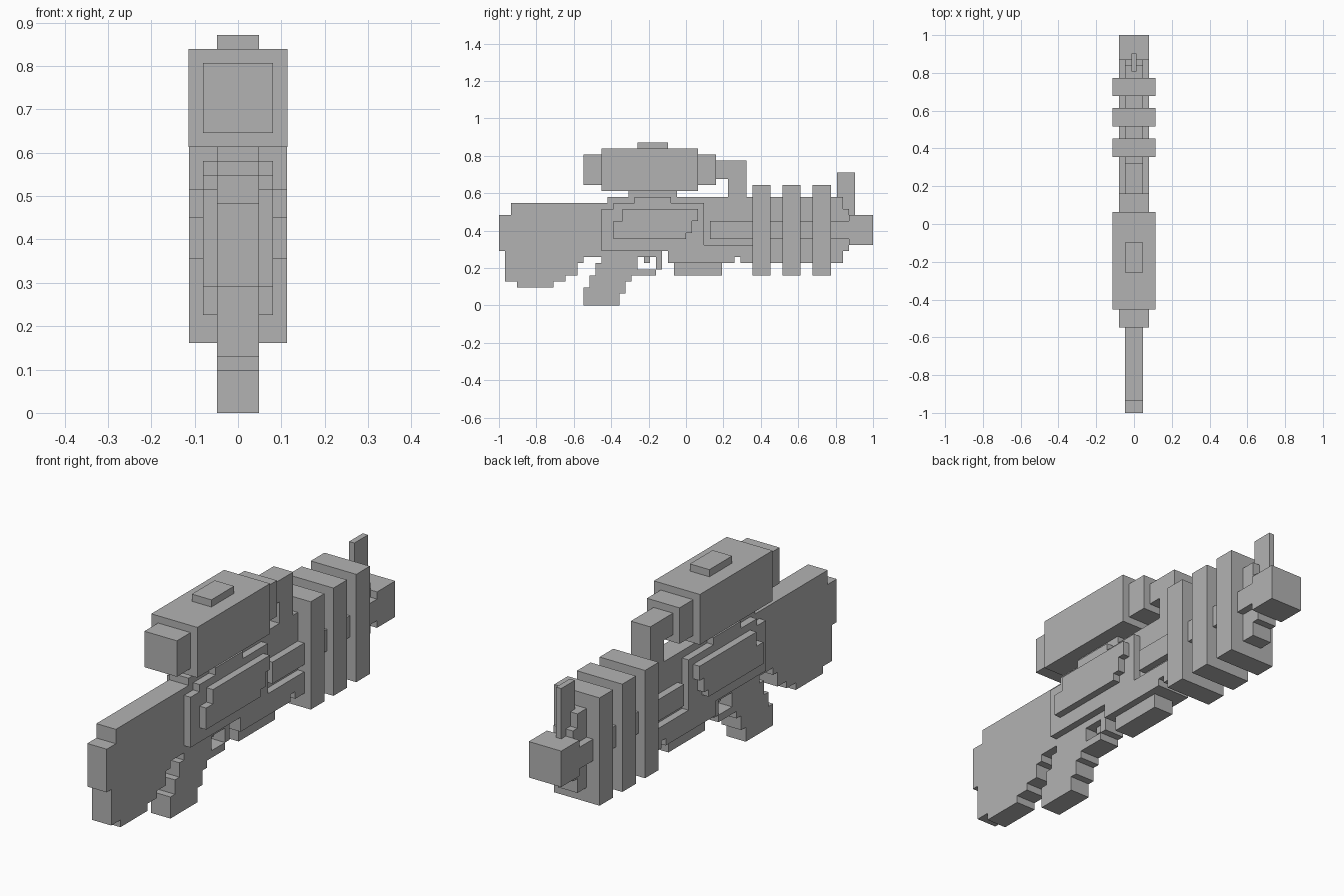
import bpy
import bmesh

cube = bpy.data.objects.get("Cube")
if cube:
    bpy.data.objects.remove(cube, do_unlink=True)

# The whole model sits on a block grid, sixty-two blocks long
UNIT = 2 / 62
REAR = -1.0
NARROW, MEDIUM, WIDE = 1.5, 2.5, 3.5

grey = bpy.data.materials.new("plain grey")
grey.use_nodes = True
grey.diffuse_color = (0.45, 0.45, 0.45, 1)
grey.node_tree.nodes["Principled BSDF"].inputs["Base Color"].default_value = grey.diffuse_color


def stepped(name, half_width, start, turns):
    """Extrude a stair-stepped side outline; turns alternate between new y and new z."""
    y, z = start
    outline = [(y, z)]
    for index, value in enumerate(turns):
        if index % 2 == 0:
            y = value
        else:
            z = value
        outline.append((y, z))
    bm = bmesh.new()
    corners = [bm.verts.new((-half_width * UNIT, REAR + py * UNIT, pz * UNIT))
               for py, pz in outline]
    face = bm.faces.new(corners)
    extruded = bmesh.ops.extrude_face_region(bm, geom=[face])["geom"]
    moved = [item for item in extruded if isinstance(item, bmesh.types.BMVert)]
    bmesh.ops.translate(bm, verts=moved, vec=(2 * half_width * UNIT, 0, 0))
    bmesh.ops.recalc_face_normals(bm, faces=bm.faces)
    mesh = bpy.data.meshes.new(name)
    bm.to_mesh(mesh)
    bm.free()
    mesh.materials.append(grey)
    part = bpy.data.objects.new(name, mesh)
    bpy.context.collection.objects.link(part)
    return part


def block(name, half_width, back, front, bottom, top):
    """A plain box given by its extent along y and z."""
    return stepped(name, half_width, (back, bottom), [front, top, back])


# Shoulder stock with stair-stepped lower edge
stepped("stock", NARROW, (0, 9),
        [1, 4, 3, 3, 9, 4, 11, 5, 13, 7, 14, 8, 18, 17, 2, 15, 0])

# Pistol grip, leaning backward
stepped("grip", NARROW, (14, 0),
        [20, 2, 21, 4, 22, 6, 23, 8, 17, 7, 16, 5, 15, 3, 14])

# Central body and barrel core, stepped down at the muzzle end
stepped("barrel_core", NARROW, (18, 8),
        [27, 9, 28, 7, 39, 8, 40, 7, 57, 9, 58, 16, 57, 18, 18])

# Trigger, guard and fore grip under the body
block("trigger", NARROW / 3, 24, 25, 7, 8)
stepped("trigger_guard", NARROW, (22, 5), [26, 6, 27, 9, 26, 6, 22])
block("fore_grip", NARROW, 29, 37, 5, 7)

# Receiver shell and raised side panels
stepped("receiver_shell", MEDIUM, (17, 9),
        [28, 7, 39, 8, 40, 7, 42, 10, 34, 17, 28.5, 18,
         22.5, 17, 19, 16, 17])
stepped("side_panels", WIDE, (19, 11),
        [31, 12, 32, 14, 33, 16, 20.5, 14, 19])

# Side rails running forward into the muzzle
block("side_rails", MEDIUM, 35, 58, 11, 14)
block("muzzle", MEDIUM, 58, 62, 10, 15)

# Three large barrel rings
for number, back in enumerate((42, 47, 52), start=1):
    block(f"barrel_ring_{number}", WIDE, back, back + 3, 5, 20)

# Front sight post
block("front_sight", 0.4, 56, 59, 15, 22)

# Scope with mount, end pieces, top knob and front bracket
block("scope_mount", NARROW, 21.5, 29.5, 18, 19)
block("scope_body", WIDE + 0.04, 17, 33, 19, 26)
block("scope_eyepiece", MEDIUM, 14, 17, 20, 25)
block("scope_lens_housing", MEDIUM, 33, 36, 20, 25)
block("scope_knob", NARROW, 23, 28, 26, 27)
stepped("scope_bracket", NARROW, (36, 21), [38, 18, 41, 24, 36])
